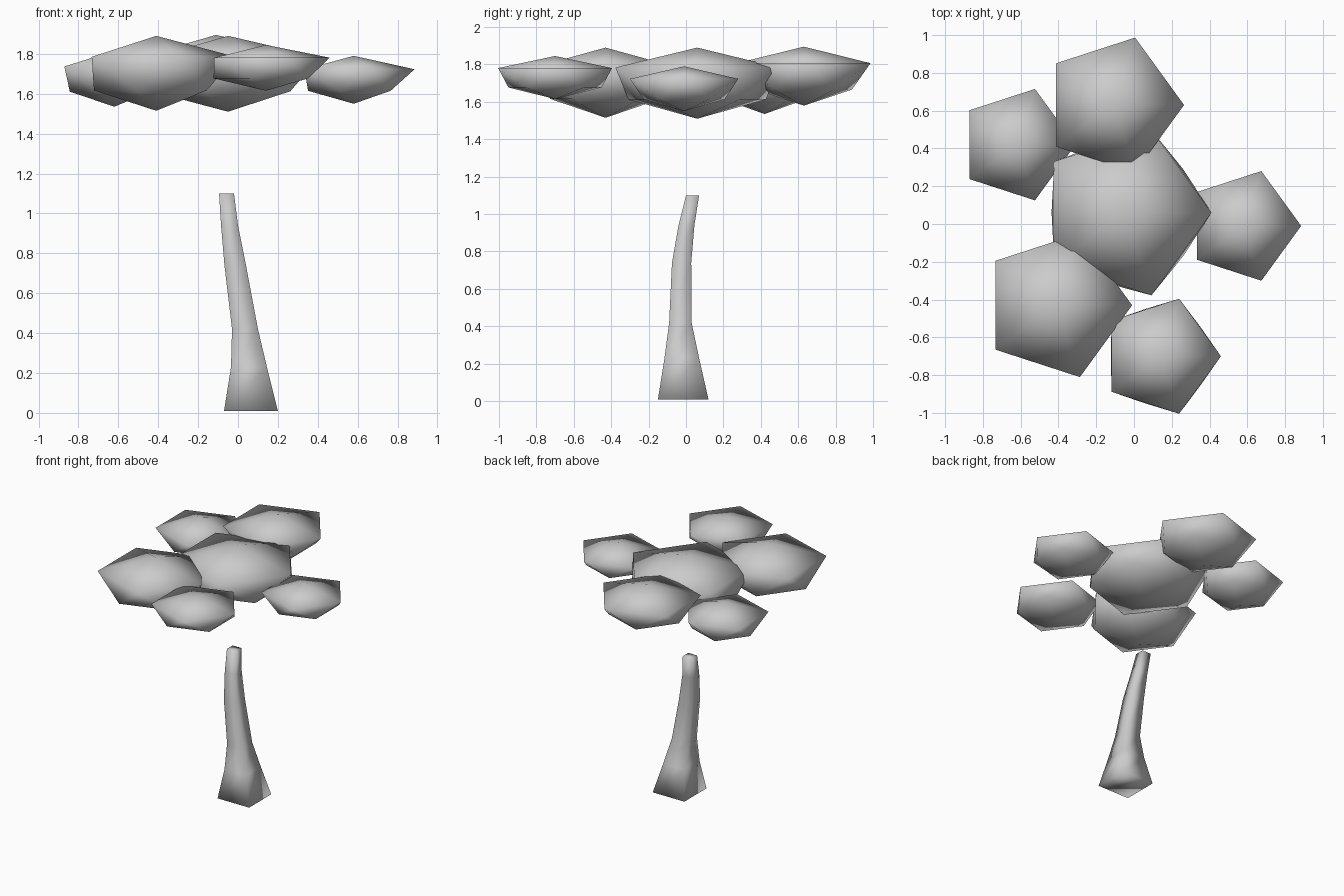
import bpy, bmesh
from math import cos, sin, tau

cube = bpy.data.objects.get("Cube")
if cube:
    bpy.data.objects.remove(cube, do_unlink=True)

grey = bpy.data.materials.new("light grey")
grey.use_nodes = True
colour = (0.6, 0.6, 0.6, 1)
grey.diffuse_color = colour
grey.node_tree.nodes["Principled BSDF"].inputs["Base Color"].default_value = colour


def loft(name, rings, bottom=None, top=None):
    """Skin rings of points; each end is a tip point or a flat cap."""
    bm = bmesh.new()
    loops = [[bm.verts.new(p) for p in ring] for ring in rings]
    n = len(loops[0])
    for low, high in zip(loops, loops[1:]):
        for i in range(n):
            j = (i + 1) % n
            if bottom:  # staggered rings: triangles
                bm.faces.new((low[i], low[j], high[i]))
                bm.faces.new((low[j], high[j], high[i]))
            else:
                bm.faces.new((low[i], low[j], high[j], high[i]))
    for loop, tip in ((loops[0], bottom), (loops[-1], top)):
        if tip:
            v = bm.verts.new(tip)
            for i in range(n):
                bm.faces.new((loop[i], loop[(i + 1) % n], v))
        else:
            bm.faces.new(loop)
    bmesh.ops.recalc_face_normals(bm, faces=bm.faces)
    for f in bm.faces:
        f.smooth = True
    mesh = bpy.data.meshes.new(name)
    bm.to_mesh(mesh)
    bm.free()
    mesh.materials.append(grey)
    bpy.context.collection.objects.link(bpy.data.objects.new(name, mesh))


# Bent, tapering four-sided trunk: x min, x max, y min, y max, z
sections = [(-.07, .20, -.15, .12, .01), (-.035, .145, -.115, .07, .23),
            (-.03, .10, -.09, .03, .42), (-.068, .04, -.075, .028, .74),
            (-.085, .0, -.04, .045, .94), (-.095, -.02, .0, .07, 1.10)]
loft("trunk", [[(a, c, z), (b, c, z), (b, d, z), (a, d, z)]
               for a, b, c, d, z in sections])


def leaf_clump(name, x, y, radius, low, high, under):
    """Flattened twenty-sided clump with a narrower lower ring."""
    def ring(r, turn, z):
        return [(x + r * cos(tau * (i + turn) / 5),
                 y + r * sin(tau * (i + turn) / 5), z) for i in range(5)]
    h = high - low
    loft(name, [ring(radius * under, -.5, low + .27 * h),
                ring(radius, 0, low + .72 * h)],
         (x, y, low), (x, y, high))


# Floating canopy
leaf_clump("centre_leaves", -.05, .06, .46, 1.51, 1.89, .84)
leaf_clump("back_leaves", -.11, .63, .375, 1.58, 1.895, .72)
leaf_clump("back_right_leaves", -.62, .42, .31, 1.535, 1.815, .72)
leaf_clump("front_right_leaves", -.41, -.43, .40, 1.515, 1.89, .78)
leaf_clump("front_left_leaves", .14, -.70, .32, 1.615, 1.845, .82)
leaf_clump("left_leaves", .58, -.01, .305, 1.55, 1.79, .75)
